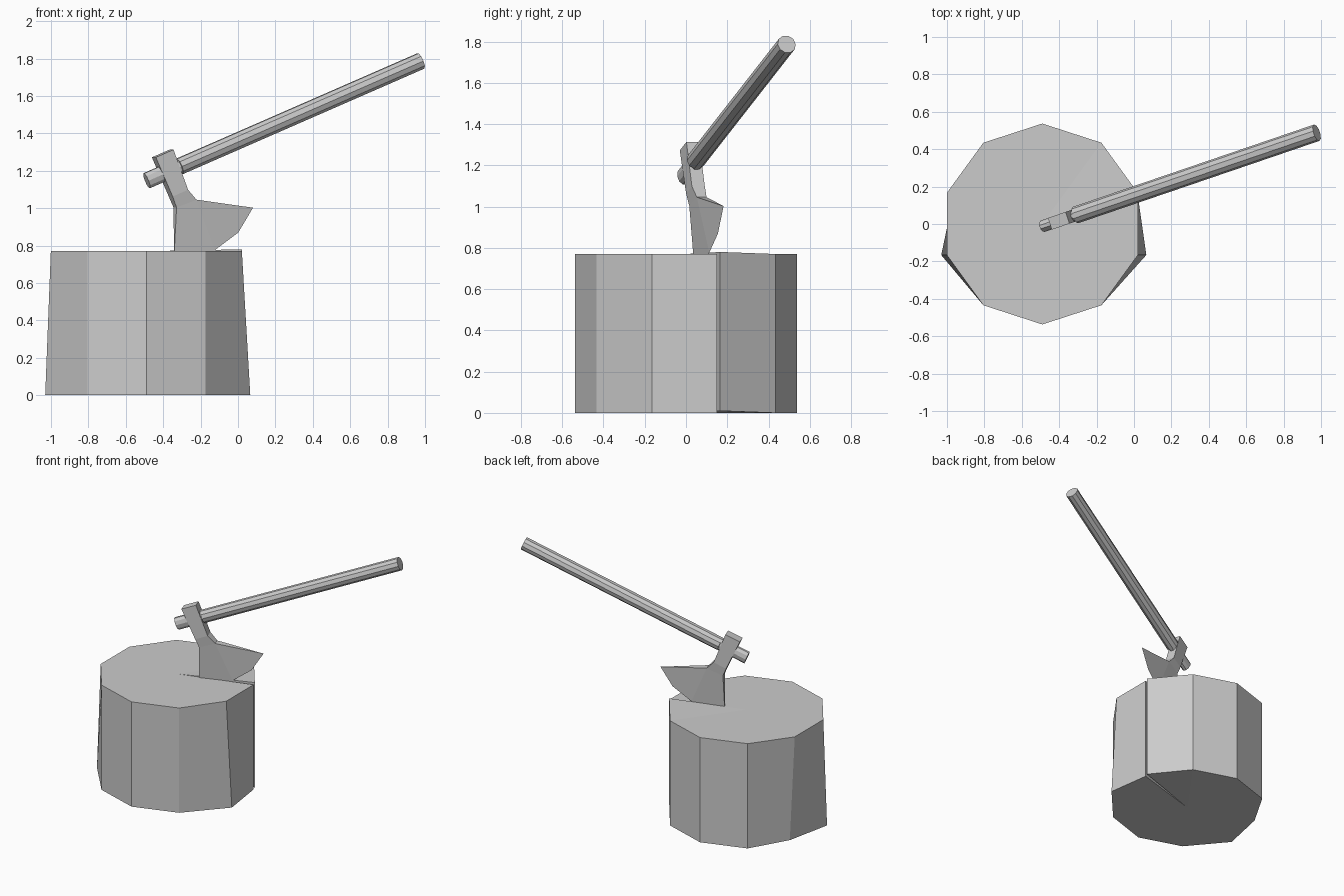
import bpy, bmesh, math
from mathutils import Matrix, Vector

cube = bpy.data.objects.get("Cube")
if cube:
    bpy.data.objects.remove(cube)

grey = bpy.data.materials.new("plain_grey")
grey.use_nodes = True
grey.diffuse_color = (0.6, 0.6, 0.6, 1)
grey.node_tree.nodes["Principled BSDF"].inputs["Base Color"].default_value = (0.6, 0.6, 0.6, 1)


def add_object(name, bm, matrix=Matrix()):
    bmesh.ops.recalc_face_normals(bm, faces=bm.faces)
    mesh = bpy.data.meshes.new(name)
    bm.to_mesh(mesh)
    bm.free()
    mesh.materials.append(grey)
    obj = bpy.data.objects.new(name, mesh)
    obj.matrix_world = matrix
    bpy.context.collection.objects.link(obj)
    return obj


# Chopping block: ten-sided, split from its middle to one corner
HEIGHT, RADIUS, SIDES = 0.77, 0.537, 10
CENTRE = Vector((-0.49, 0, 0))
bm = bmesh.new()
rings = []
for z in (0, HEIGHT):
    ring = []
    for i in range(SIDES + 1):
        a = math.radians(18 + 36 * i)
        ring.append(bm.verts.new(CENTRE + Vector((RADIUS * math.cos(a), RADIUS * math.sin(a), z))))
    ring[0].co.z += 0.01          # raised lip of the split
    ring[-1].co.y -= 0.015        # other lip
    ring.append(bm.verts.new(CENTRE + Vector((0, 0, z))))
    rings.append(ring)
bottom, top = rings
bottom[4].co.x += 0.04            # uneven foot of the block
bottom[5].co.x -= 0.03
bottom[9].co.x += 0.045
count = len(top)
for i in range(count):
    j = (i + 1) % count
    bm.faces.new((bottom[i], bottom[j], top[j], top[i]))
for ring in rings:
    for i in range(SIDES):
        bm.faces.new((ring[-1], ring[i], ring[i + 1]))
add_object("chopping_block", bm)

# Axe frame: x along the handle, y across the blade, z toward the poll
along = Vector((1.465, 0.5, 0.64))
length = along.length
along.normalize()
across = Vector((0, 0, 1)).cross(along).normalized()
up = along.cross(across)
axe = Matrix((along, across, up)).transposed().to_4x4()
axe.translation = (-0.488, -0.012, 1.147)


def add_rod(name, start, end, width, depth):
    bm = bmesh.new()
    bmesh.ops.create_cone(bm, cap_ends=True, segments=10, radius1=1, radius2=1, depth=1)
    place = (Matrix.Translation(((start + end) / 2, 0, 0))
             @ Matrix.Diagonal((end - start, width, depth, 1))
             @ Matrix.Rotation(math.pi / 2, 4, "Y"))
    bmesh.ops.transform(bm, matrix=place, verts=bm.verts)
    return add_object(name, bm, axe)


# Handle, with a narrower end passing through the head
add_rod("handle", 0.2, length, 0.046, 0.046)
add_rod("handle_end", 0, 0.2, 0.032, 0.045)

# Axe head: poll and neck sections, then a thin curved cutting edge
sections = [((0.085, 0.1), (0.193, 0.1), 0.033),
            ((0.093, -0.13), (0.187, -0.13), 0.033),
            ((0.093, -0.194), (0.213, -0.198), 0.025)]
edge = [(-0.015, -0.44), (0.1, -0.495), (0.215, -0.49), (0.371, -0.454), (0.5, -0.363)]
bm = bmesh.new()
loops = []
for back, front, t in sections:
    loops.append([bm.verts.new((s, y, u)) for (s, u), y in
                  ((back, -t), (front, -t), (front, t), (back, t))])
bm.faces.new(loops[0])
for upper, lower in zip(loops, loops[1:]):
    for i in range(4):
        j = (i + 1) % 4
        bm.faces.new((upper[i], upper[j], lower[j], lower[i]))
heel, low, belly, curve, toe = [bm.verts.new((s, 0, u)) for s, u in edge]
back_r, front_r, front_l, back_l = loops[-1]
for back, front in ((back_r, front_r), (back_l, front_l)):
    bm.faces.new((back, front, belly, low, heel))
    bm.faces.new((front, toe, curve, belly))
bm.faces.new((back_r, back_l, heel))
bm.faces.new((front_r, front_l, toe))
add_object("axe_head", bm, axe)
